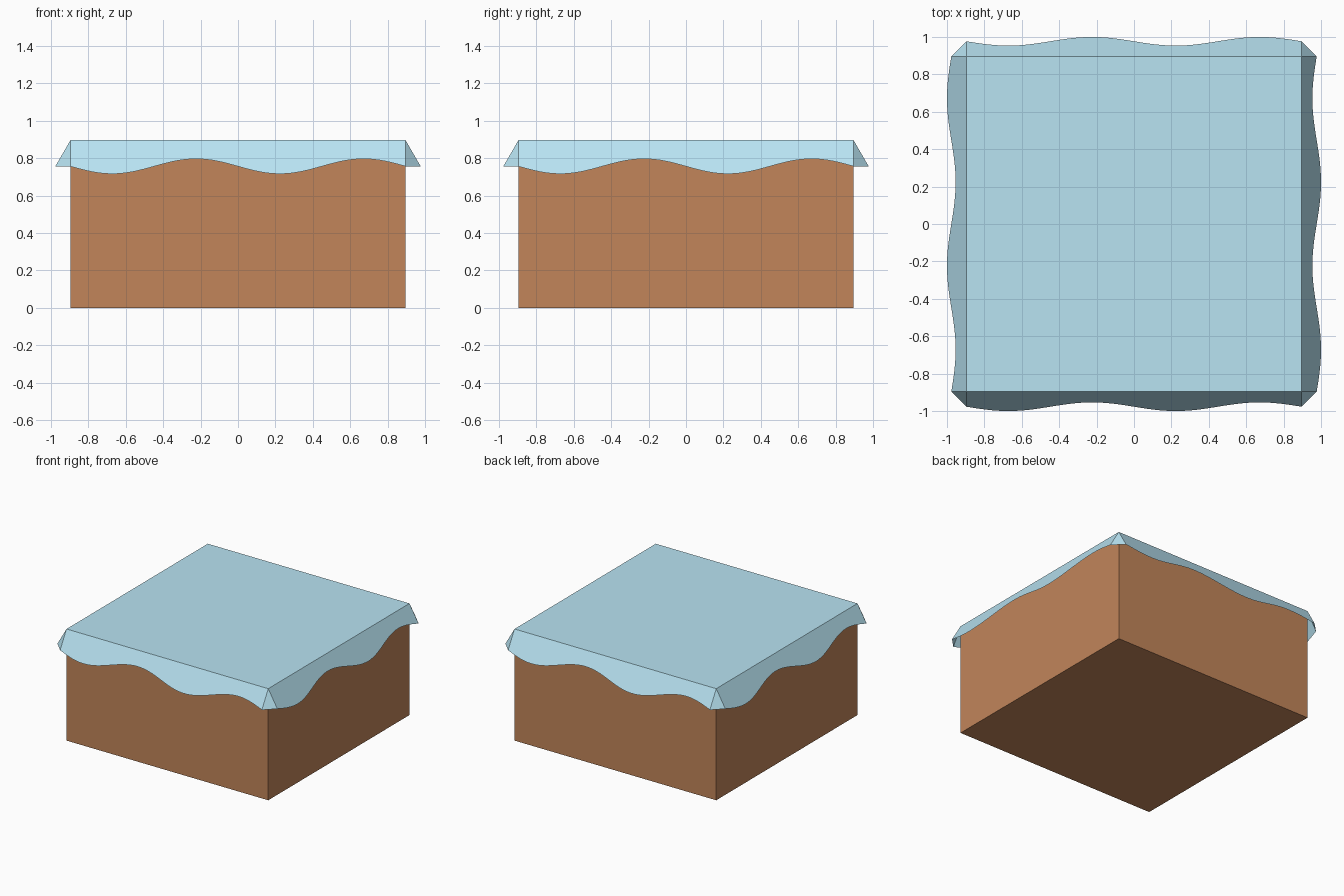
import bpy, bmesh
from math import sin, pi, radians, tan
from mathutils import Matrix, Vector

if "Cube" in bpy.data.objects:
    bpy.data.objects.remove(bpy.data.objects["Cube"])

HALF = 0.896          # half width of the block, also its height
DROP, WAVE = 0.14, 0.04
STEPS = 64


def finish(bm, name, color):
    bmesh.ops.remove_doubles(bm, verts=bm.verts, dist=1e-5)
    mesh = bpy.data.meshes.new(name)
    bm.to_mesh(mesh)
    bm.free()
    mat = bpy.data.materials.new(name + "_color")
    mat.diffuse_color = (*color, 1)
    mat.use_nodes = True
    mat.node_tree.nodes["Principled BSDF"].inputs["Base Color"].default_value = mat.diffuse_color
    mesh.materials.append(mat)
    obj = bpy.data.objects.new(name, mesh)
    bpy.context.collection.objects.link(obj)
    return obj


# Earth block, open on top where the snow sheet closes it
bm = bmesh.new()
bmesh.ops.create_cube(bm, size=1, matrix=Matrix.Translation((0, 0, HALF / 2))
                      @ Matrix.Diagonal((2 * HALF, 2 * HALF, HALF, 1)))
bm.faces.ensure_lookup_table()
bmesh.ops.delete(bm, geom=[f for f in bm.faces if f.normal.z > 0.5], context='FACES_ONLY')
finish(bm, "earth_block", (0.54, 0.235, 0.102))

# Snow sheet: flat top, four flared wavy skirts and corner triangles
bm = bmesh.new()
flare = tan(radians(30))


def hem(x):
    drop = DROP + WAVE * sin(2 * pi * x / HALF)
    return Vector((x, -HALF - drop * flare, HALF - drop))


xs = [-HALF + 2 * HALF * i / STEPS for i in range(STEPS + 1)]
top_ring = []
for k in range(4):
    rot = Matrix.Rotation(k * pi / 2, 3, 'Z')
    upper = [bm.verts.new(rot @ Vector((x, -HALF, HALF))) for x in xs]
    lower = [bm.verts.new(rot @ hem(x)) for x in xs]
    for i in range(STEPS):
        bm.faces.new((lower[i], lower[i + 1], upper[i + 1], upper[i]))
    next_rot = Matrix.Rotation((k + 1) * pi / 2, 3, 'Z')
    corner = bm.verts.new(next_rot @ hem(-HALF))
    bm.faces.new((upper[-1], lower[-1], corner))
    top_ring += upper[:-1]
bm.faces.new(top_ring)
finish(bm, "snow_sheet", (0.48, 0.77, 0.89))
